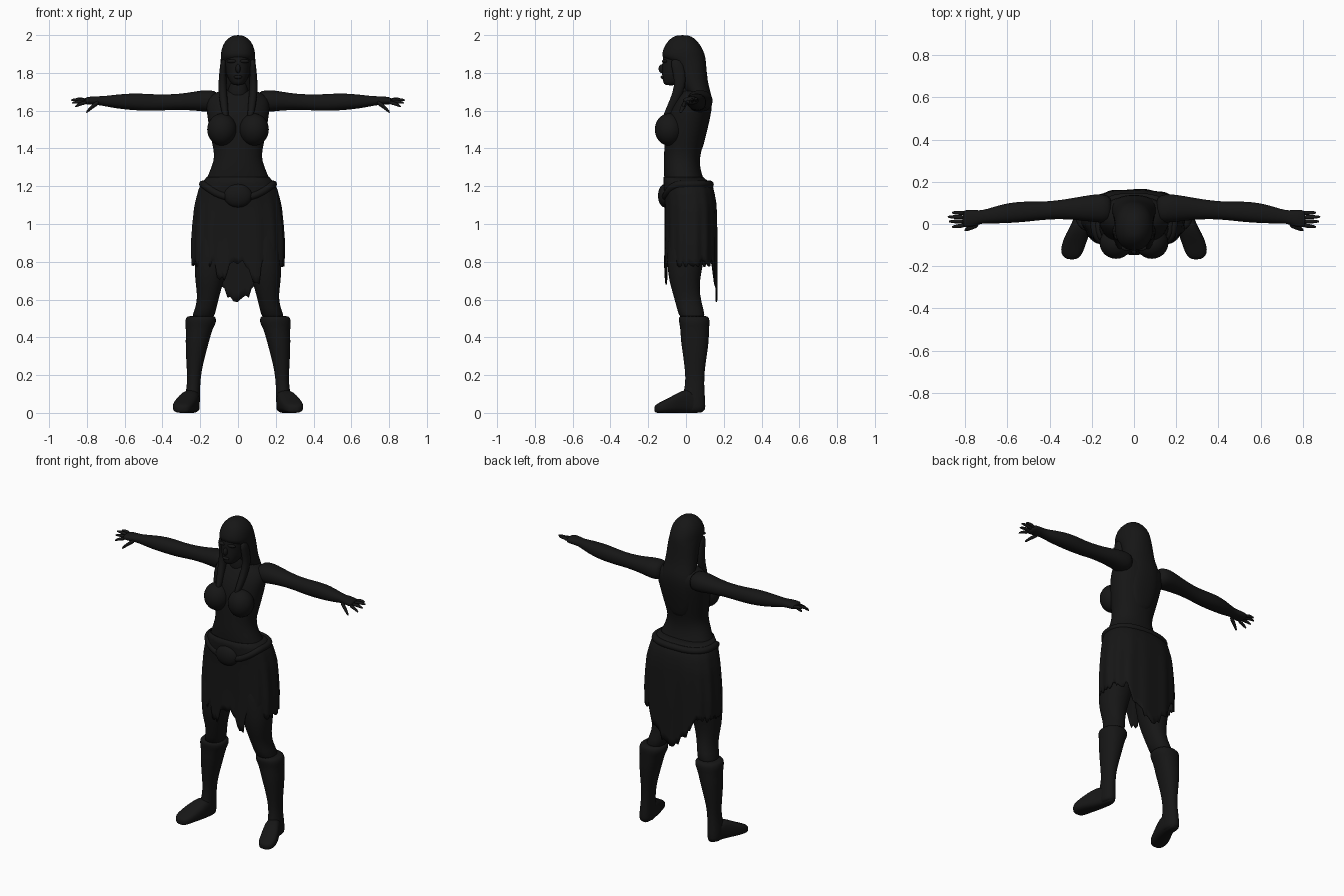
import bpy, bmesh, math, random
from mathutils import Vector

random.seed(4)
mat = bpy.data.materials.new("dark")
mat.diffuse_color = (0.008, 0.008, 0.008, 1)


def finish(name, bm, mirror=False, subsurf=1, thick=0):
    bmesh.ops.recalc_face_normals(bm, faces=bm.faces)
    me = bpy.data.meshes.new(name)
    bm.to_mesh(me)
    bm.free()
    me.materials.append(mat)
    for p in me.polygons:
        p.use_smooth = True
    ob = bpy.data.objects.new(name, me)
    bpy.context.collection.objects.link(ob)
    if mirror:
        m = ob.modifiers.new("mirror", 'MIRROR')
        m.use_mirror_merge = False
    if thick:
        ob.modifiers.new("thickness", 'SOLIDIFY').thickness = thick
    if subsurf:
        s = ob.modifiers.new("smooth", 'SUBSURF')
        s.levels = s.render_levels = subsurf
    return ob


def sym(rows):
    """(z, half width, front, back) -> full bounds"""
    return [(z, -w, w, f, b) for z, w, f, b in rows]


def spow(v, p):
    return math.copysign(abs(v) ** (2 / p), v)


def loft(name, rows, axis='z', n=24, power=2.2, mirror=False):
    """rows: position on axis, then min/max on the two other axes"""
    bm = bmesh.new()
    rings = []
    for t, u0, u1, v0, v1 in rows:
        ring = []
        for i in range(n):
            a = 2 * math.pi * i / n
            u = (u0 + u1) / 2 + (u1 - u0) / 2 * spow(math.cos(a), power)
            v = (v0 + v1) / 2 + (v1 - v0) / 2 * spow(math.sin(a), power)
            co = {'z': (u, v, t), 'x': (t, u, v), 'y': (u, t, v)}[axis]
            ring.append(bm.verts.new(co))
        rings.append(ring)
    for a, b in zip(rings, rings[1:]):
        for i in range(n):
            j = (i + 1) % n
            bm.faces.new((a[i], a[j], b[j], b[i]))
    bm.faces.new(rings[0])
    bm.faces.new(rings[-1])
    return finish(name, bm, mirror)


def ball(name, loc, size, mirror=False):
    bm = bmesh.new()
    bmesh.ops.create_uvsphere(bm, u_segments=24, v_segments=16, radius=1)
    for v in bm.verts:
        v.co = Vector(loc) + Vector(c * s for c, s in zip(v.co, size))
    return finish(name, bm, mirror, 0)


# Torso, neck, chest
loft("torso", sym([
    (1.0, .19, -.08, .13), (1.15, .20, -.10, .13), (1.22, .178, -.115, .10),
    (1.30, .14, -.12, .072), (1.36, .123, -.117, .075), (1.42, .137, -.115, .09),
    (1.50, .153, -.11, .11), (1.58, .165, -.10, .13), (1.64, .172, -.072, .137),
    (1.685, .15, -.04, .125), (1.712, .08, -.02, .10)]))
loft("neck", sym([(1.64, .07, -.05, .09), (1.70, .052, -.038, .07), (1.79, .05, -.045, .06)]))
ball("chest", (.085, -.09, 1.50), (.078, .075, .085), True)

# Head and face
loft("head", sym([
    (1.733, .025, -.112, -.05), (1.75, .043, -.122, -.01), (1.79, .062, -.128, .05),
    (1.82, .068, -.126, .08), (1.86, .074, -.126, .09), (1.91, .077, -.118, .09),
    (1.96, .06, -.09, .06)]))
ball("nose", (0, -.126, 1.822), (.013, .019, .024))
ball("lips", (0, -.122, 1.778), (.022, .012, .010))
ball("brow", (.032, -.113, 1.862), (.028, .014, .010), True)

# Long hair down the back, with locks over the shoulders
loft("hair", sym([
    (2.0, .02, -.045, .01), (1.988, .05, -.078, .04), (1.95, .083, -.112, .078),
    (1.90, .092, -.13, .10), (1.878, .092, -.126, .104), (1.85, .093, -.06, .107),
    (1.75, .099, -.035, .115), (1.70, .104, -.005, .13), (1.65, .108, .04, .143),
    (1.55, .10, .05, .127), (1.45, .085, .045, .10), (1.38, .04, .05, .085)]))
loft("hair_lock", [
    (1.88, .06, .092, -.09, -.02), (1.80, .062, .100, -.07, 0), (1.73, .06, .106, -.06, 0),
    (1.66, .055, .10, -.085, -.03), (1.60, .05, .09, -.112, -.06),
    (1.55, .05, .075, -.13, -.09)], n=12, mirror=True)

# Arms and hands
loft("arm", [
    (.10, .01, .13, 1.60, 1.70), (.15, .005, .143, 1.59, 1.711), (.20, .01, .14, 1.598, 1.707),
    (.28, .02, .125, 1.604, 1.692), (.36, .024, .112, 1.604, 1.686),
    (.44, .019, .105, 1.598, 1.686), (.52, .009, .108, 1.60, 1.692),
    (.60, .004, .10, 1.606, 1.69), (.67, .002, .08, 1.616, 1.682),
    (.72, .004, .064, 1.627, 1.676), (.75, -.008, .066, 1.63, 1.677),
    (.79, -.018, .068, 1.632, 1.674), (.815, -.016, .064, 1.634, 1.668)],
    axis='x', mirror=True)


def finger(name, a, b, r):
    rows = []
    for t, k, lift in ((0, 1, 0), (.4, 1, .006), (.8, .8, .003), (1, .35, 0)):
        x, y, z = Vector(a).lerp(Vector(b), t)
        rows.append((x, y - r * k, y + r * k, z + lift - r * k, z + lift + r * k))
    loft(name, rows, 'x', 10, 2, True)


for i, (y0, y1, z1, tip) in enumerate([(.052, .054, 1.660, .865), (.032, .034, 1.656, .885),
                                       (.012, .012, 1.640, .88), (-.006, -.014, 1.620, .865)]):
    finger("finger_%d" % i, (.80, y0, 1.652 - .003 * i), (tip, y1, z1), .0105)
finger("thumb", (.735, .0, 1.645), (.805, -.03, 1.590), .014)

# Legs, boots, feet
loft("leg", [
    (1.06, .01, .20, -.09, .13), (.90, .03, .225, -.10, .11), (.78, .055, .232, -.10, .09),
    (.70, .075, .227, -.09, .072), (.62, .098, .215, -.066, .074),
    (.56, .113, .222, -.05, .09), (.48, .13, .26, -.03, .11)], mirror=True)
loft("boot", [
    (.515, .13, .262, -.03, .11), (.505, .115, .277, -.04, .124), (.475, .115, .282, -.037, .126),
    (.45, .133, .276, -.03, .122), (.38, .153, .278, -.028, .122), (.30, .174, .276, -.015, .11),
    (.22, .194, .27, -.005, .098), (.15, .20, .27, -.002, .096), (.09, .202, .28, -.02, .10),
    (.03, .202, .282, -.02, .104), (.003, .205, .28, -.02, .10)], mirror=True)
loft("foot", [
    (.10, .215, .262, 0, .06), (.05, .202, .276, 0, .11), (0, .202, .297, 0, .128),
    (-.05, .212, .325, 0, .103), (-.10, .23, .345, 0, .074), (-.14, .244, .348, 0, .056),
    (-.162, .262, .328, 0, .042), (-.168, .28, .31, .01, .03)], axis='y', power=2.8, mirror=True)

# Tattered skirt: (z, half width, front, back)
prof = [(1.25, .165, -.118, .09), (1.2, .204, -.12, .145), (1.1, .23, -.112, .162),
        (1.0, .24, -.112, .164), (.9, .246, -.112, .165), (.8, .244, -.114, .165),
        (.55, .235, -.114, .165)]


def shape(z):
    for a, b in zip(prof, prof[1:]):
        if z >= b[0]:
            t = (a[0] - z) / (a[0] - b[0])
            return [p + (q - p) * t for p, q in zip(a[1:], b[1:])]
    return prof[-1][1:]


def skirt_point(a, z):
    w, f, b = shape(z)
    k = 1 + .018 * math.sin(14 * a) * min(1, (1.25 - z) * 3)
    return (k * w * spow(math.cos(a), 2.5),
            (f + b) / 2 + k * (b - f) / 2 * spow(math.sin(a), 2.5), z)


N, M = 112, 14
bm = bmesh.new()
cols = []
for i in range(N):
    a = 2 * math.pi * i / N
    x = abs(.24 * spow(math.cos(a), 2.5))
    hem = .80 + random.uniform(-.03, .015)
    if math.sin(a) > 0:
        hem -= .205 * max(0, 1 - x / .16) ** .5
    elif x < .12:
        hem -= .05 * (1 + math.sin(9 * a))
    cols.append([bm.verts.new(skirt_point(a, 1.25 + (hem - 1.25) * j / M)) for j in range(M + 1)])
for i in range(N):
    a, b = cols[i], cols[(i + 1) % N]
    for j in range(M):
        bm.faces.new((a[j], b[j], b[j + 1], a[j + 1]))
finish("skirt", bm, subsurf=0, thick=.006)

# Hip sash dipping to the front, with a knot
cu = bpy.data.curves.new("sash", 'CURVE')
cu.dimensions = '3D'
cu.bevel_depth = .02
sp = cu.splines.new('POLY')
sp.points.add(47)
for i, p in enumerate(sp.points):
    a = 2 * math.pi * i / 48
    z = 1.21 - .07 * max(0, -math.sin(a)) ** 3
    x, y, _ = skirt_point(a, z)
    p.co = (x * .95, y * .95, z, 1)
sp.use_cyclic_u = True
sp.use_smooth = True
cu.materials.append(mat)
bpy.context.collection.objects.link(bpy.data.objects.new("sash", cu))
ball("sash_knot", (0, -.112, 1.15), (.075, .036, .062))
